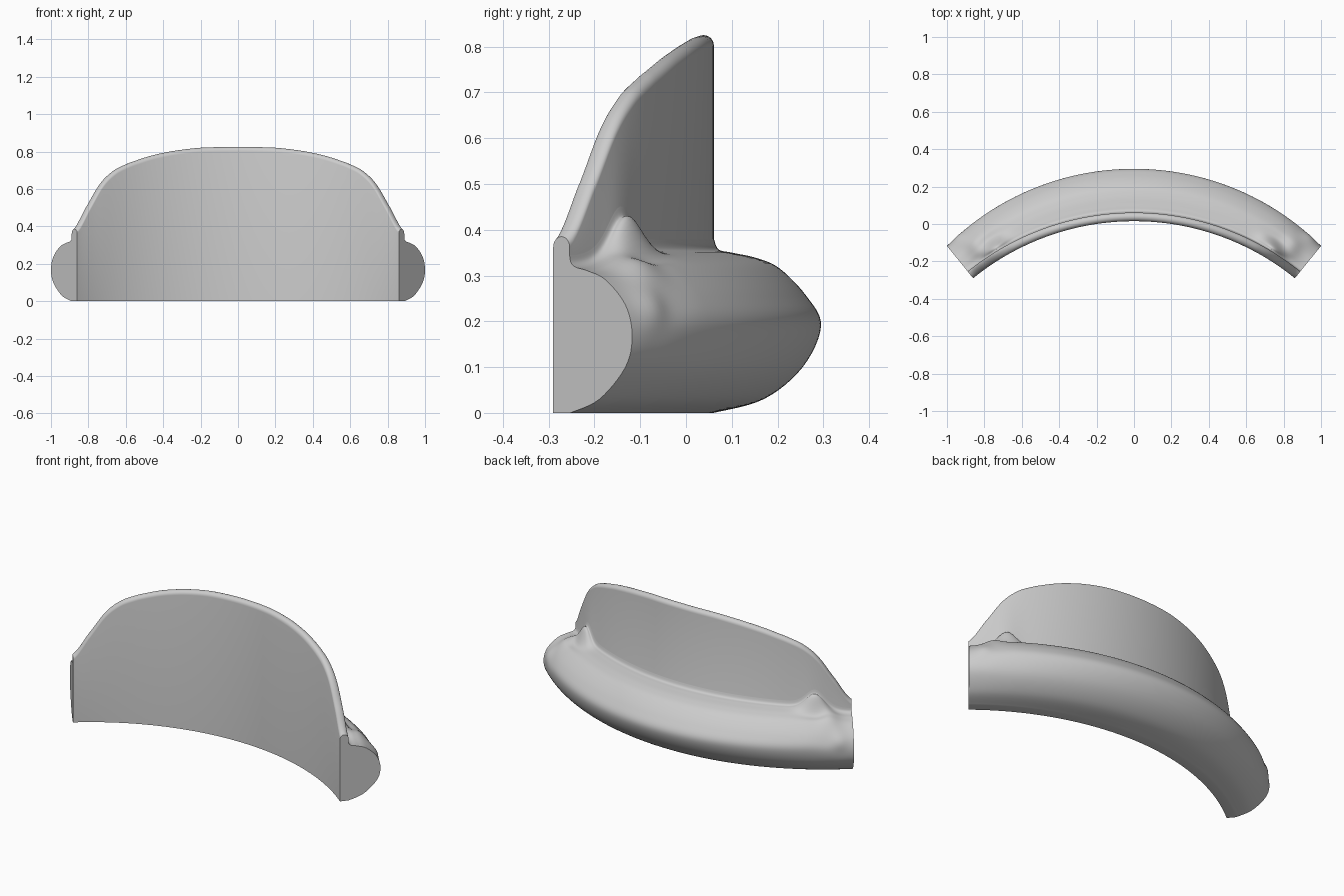
import bpy, bmesh, math
from mathutils import Vector

if "Cube" in bpy.data.objects:
    bpy.data.objects.remove(bpy.data.objects["Cube"], do_unlink=True)

RADIUS, CENTRE_Y, SWEEP = 1.365, -1.35, math.radians(39.05)
WALL = 0.046          # thickness of the upright panel
STEPS, FINE = 160, 6


def spline(points, t):
    """Smooth curve through points, t counted in control points."""
    i = min(int(t), len(points) - 2)
    f = t - i
    a, b = points[i], points[i + 1]
    ta = (b - points[max(i - 1, 0)]) / 2
    tb = (points[min(i + 2, len(points) - 1)] - a) / 2
    return (a * (2*f**3 - 3*f**2 + 1) + ta * (f**3 - 2*f**2 + f)
            + b * (3*f**2 - 2*f**3) + tb * (f**3 - f**2))


def bump(u, at, width):
    return math.exp(-((u - at) / width) ** 2)


# Height of the panel's top edge, from the middle to one end
TOP = [0.825, 0.82, 0.803, 0.777, 0.74, 0.70, 0.63, 0.50, 0.385]
TOP_X = [0, 0.2, 0.34, 0.46, 0.57, 0.65, 0.72, 0.795, 0.86]


def top_height(x):
    i = max(k for k in range(len(TOP) - 1) if TOP_X[k] <= x + 1e-6)
    return spline(TOP, i + min((x - TOP_X[i]) / (TOP_X[i + 1] - TOP_X[i]), 1))


# Rear bulge sections (depth, height), bottom to panel
MIDDLE = [(.045, 0), (.155, .03), (.24, .10), (.28, .19), (.248, .255),
          (.19, .315), (.14, .338), (.085, .35), (.056, .357), (WALL, .38)]
END = [(.048, 0), (.13, .03), (.203, .10), (.222, .168), (.203, .235),
       (.148, .29), (.097, .31), (.064, .318), (.05, .328), (WALL, .345)]


def section(u, x):
    """Closed outline of the body; u runs from 0 at the middle to 1 at an end."""
    s = min(max((u - 0.76) / 0.24, 0), 1)
    s = s * s * (3 - 2 * s)
    ctrl = []
    for k, (m, e) in enumerate(zip(MIDDLE, END)):
        d = m[0] + (e[0] - m[0]) * u * u
        z = m[1] + (e[1] - m[1]) * s
        # diagonal fold where the bulge meets the panel near each end
        if k >= 7:
            z += 0.075 * bump(u, 0.80, 0.07)
        elif k >= 5:
            z += 0.018 * bump(u, 0.88, 0.05)
        elif k == 4:
            d += 0.012 * bump(u, 0.93, 0.04)
        ctrl.append(Vector((d, z)))
    n = (len(ctrl) - 1) * FINE
    pts = [spline(ctrl, j / FINE) for j in range(n + 1)]
    # rounded top edge, then the flat front face
    r, top = WALL / 2, top_height(x)
    for j in range(13):
        a = math.pi * j / 12
        pts.append(Vector((r + r * math.cos(a), top - r + r * math.sin(a))))
    pts.append(Vector((0, 0)))
    return pts


# Sweep the section along the arc
bm = bmesh.new()
rings = []
for i in range(STEPS + 1):
    ang = SWEEP * (2 * i / STEPS - 1)
    x = RADIUS * math.sin(abs(ang))
    ring = []
    for d, z in section(abs(ang) / SWEEP, x):
        r = RADIUS + d
        ring.append(bm.verts.new((r * math.sin(ang), CENTRE_Y + r * math.cos(ang), z)))
    rings.append(ring)
for a, b in zip(rings, rings[1:]):
    for j in range(len(a)):
        k = (j + 1) % len(a)
        bm.faces.new((a[j], a[k], b[k], b[j]))
bm.faces.new(rings[0])
bm.faces.new(rings[-1])
bmesh.ops.recalc_face_normals(bm, faces=bm.faces)
mesh = bpy.data.meshes.new("curved_panel")
bm.to_mesh(mesh)
bm.free()

body = bpy.data.objects.new("curved_panel", mesh)
bpy.context.collection.objects.link(body)

# Single plain grey
grey = bpy.data.materials.new("light_grey")
grey.use_nodes = True
colour = (0.6, 0.6, 0.6, 1)
grey.diffuse_color = colour
grey.node_tree.nodes["Principled BSDF"].inputs["Base Color"].default_value = colour
mesh.materials.append(grey)

bpy.context.view_layer.objects.active = body
body.select_set(True)
bpy.ops.object.shade_smooth_by_angle(angle=math.radians(40))
